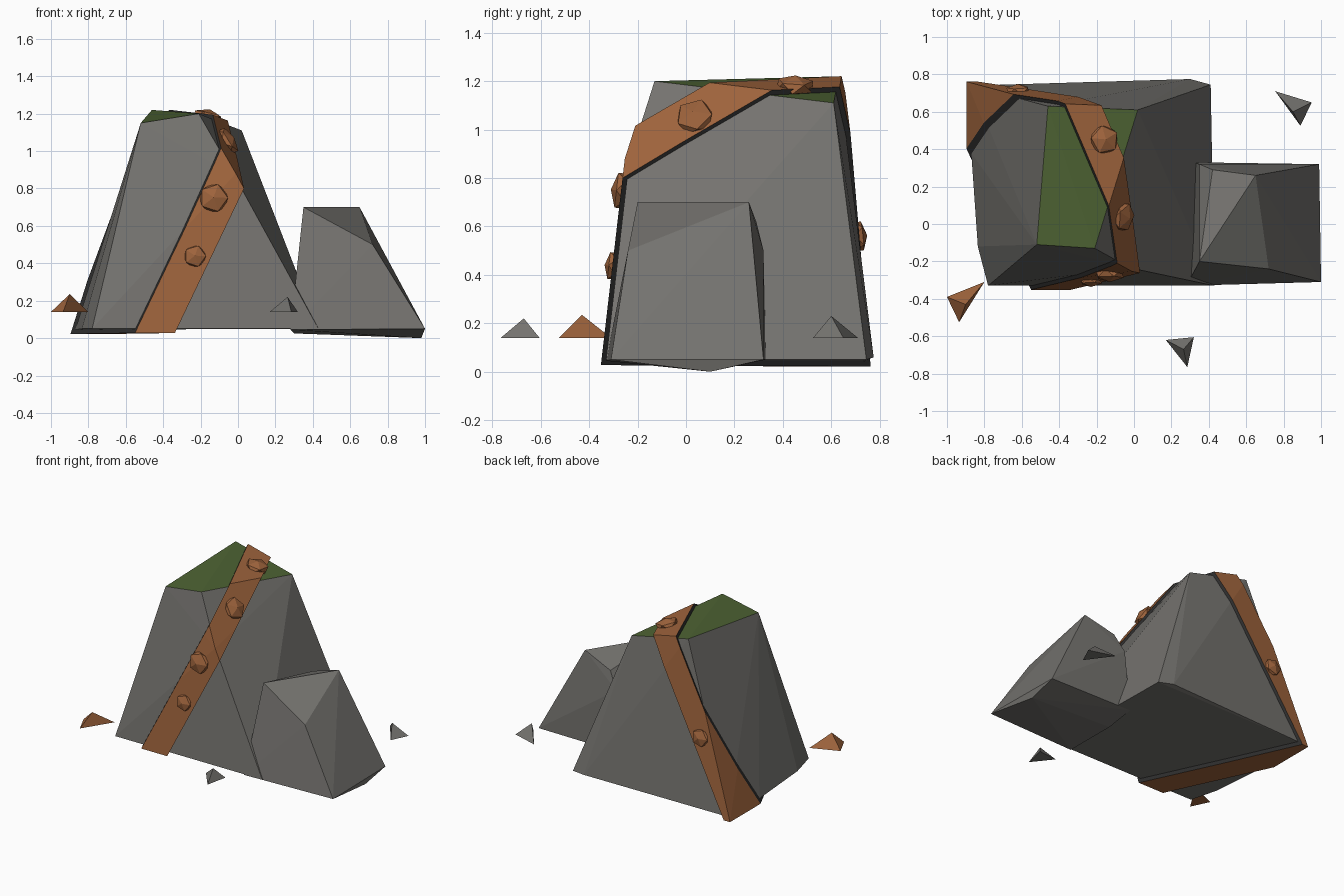
import bpy, bmesh
from mathutils import Vector
from mathutils.bvhtree import BVHTree

if "Cube" in bpy.data.objects:
    bpy.data.objects.remove(bpy.data.objects["Cube"])


def material(name, rgb):
    m = bpy.data.materials.new(name)
    m.diffuse_color = (*rgb, 1)
    m.use_nodes = True
    m.node_tree.nodes["Principled BSDF"].inputs["Base Color"].default_value = m.diffuse_color
    return m


stone = material("grey stone", (0.175, 0.17, 0.158))
moss = material("moss green", (0.075, 0.125, 0.033))
ore = material("copper ore", (0.34, 0.125, 0.045))
dark = material("dark seam", (0.03, 0.03, 0.03))


def hull(points):
    bm = bmesh.new()
    for p in points:
        bm.verts.new(p)
    res = bmesh.ops.convex_hull(bm, input=bm.verts[:])
    loose = [v for v in bm.verts if not v.link_faces]
    bmesh.ops.delete(bm, geom=loose, context='VERTS')
    bmesh.ops.recalc_face_normals(bm, faces=bm.faces[:])
    bm.normal_update()
    return bm


def finish(name, bm, *mats):
    me = bpy.data.meshes.new(name)
    bm.to_mesh(me)
    bm.free()
    for m in mats:
        me.materials.append(m)
    ob = bpy.data.objects.new(name, me)
    bpy.context.collection.objects.link(ob)
    return ob


# Large boulder: sloping top corners, a front ridge point, and the base outline
big = [(-0.52, -0.11, 1.15), (-0.21, -0.13, 1.20), (0.02, 0.61, 1.11), (-0.46, 0.63, 1.22),
       (-0.02, -0.235, 0.87),
       (-0.78, -0.33, 0.05), (0.43, -0.33, 0.05), (0.41, 0.745, 0.05), (0.30, 0.775, 0.06),
       (-0.87, 0.74, 0.045), (-0.87, 0.38, 0.045), (-0.835, -0.12, 0.05)]
bm = hull(big)
for f in bm.faces:
    f.material_index = 1 if f.normal.z > 0.8 else 0  # mossy top
finish("large_boulder", bm, stone, moss)

# Ore vein: slab sliced from a slightly larger boulder, with dark cut sides
centre = Vector((-0.23, 0.21, 0.62))
bm = hull([centre + (Vector(p) - centre) * 1.04 for p in big])
surface = BVHTree.FromBMesh(bm)
normal = Vector((-0.706, -0.32, 0.375)).normalized()
left = Vector((-0.55, -0.35, 0.03))
right = left - normal * 0.175
for point, n in ((left, normal), (right, -normal)):
    bmesh.ops.bisect_plane(bm, geom=bm.verts[:] + bm.edges[:] + bm.faces[:],
                           plane_co=point, plane_no=n, clear_outer=True)
    rim = [e for e in bm.edges if e.is_boundary]
    for f in bmesh.ops.holes_fill(bm, edges=rim)["faces"]:
        f.material_index = 1
bmesh.ops.recalc_face_normals(bm, faces=bm.faces[:])
finish("ore_vein", bm, ore, dark)

# Ore nuggets sitting on the vein
nuggets = [((-0.13, -0.29, 0.75), 0.085), ((-0.23, -0.33, 0.44), 0.065),
           ((-0.03, 0.03, 1.07), 0.085), ((-0.16, 0.45, 1.18), 0.085),
           ((-0.62, 0.72, 0.56), 0.07)]
for i, (pos, r) in enumerate(nuggets):
    loc, n, _, _ = surface.find_nearest(Vector(pos))
    bm = bmesh.new()
    bmesh.ops.create_icosphere(bm, subdivisions=1, radius=r)
    ob = finish(f"ore_nugget_{i + 1}", bm, ore)
    ob.scale = (1, 1, 0.5)
    ob.rotation_euler = n.to_track_quat('Z', 'Y').to_euler()
    ob.location = loc

# Small boulder at the side
finish("small_boulder", hull([
    (0.35, -0.20, 0.70), (0.65, 0.26, 0.70), (0.42, 0.29, 0.62), (0.35, 0.32, 0.50),
    (0.72, -0.24, 0.50),
    (0.28, -0.33, 0.045), (0.31, 0.33, 0.05), (0.99, 0.32, 0.05), (1.0, -0.31, 0.05),
    (0.98, 0.10, 0.0), (0.30, 0.10, 0.025)]), stone)

# Loose chips: three base corners and a tip
chips = [("ore_chip", ore, [(-1.0, -0.39, 0.14), (-0.80, -0.31, 0.14), (-0.935, -0.525, 0.14),
                            (-0.90, -0.43, 0.235)]),
         ("front_chip", stone, [(0.17, -0.62, 0.14), (0.32, -0.605, 0.14), (0.285, -0.765, 0.14),
                                (0.265, -0.67, 0.22)]),
         ("back_chip", stone, [(0.755, 0.71, 0.14), (0.95, 0.65, 0.14), (0.89, 0.525, 0.14),
                               (0.85, 0.60, 0.23)])]
for name, mat, pts in chips:
    finish(name, hull(pts), mat)
